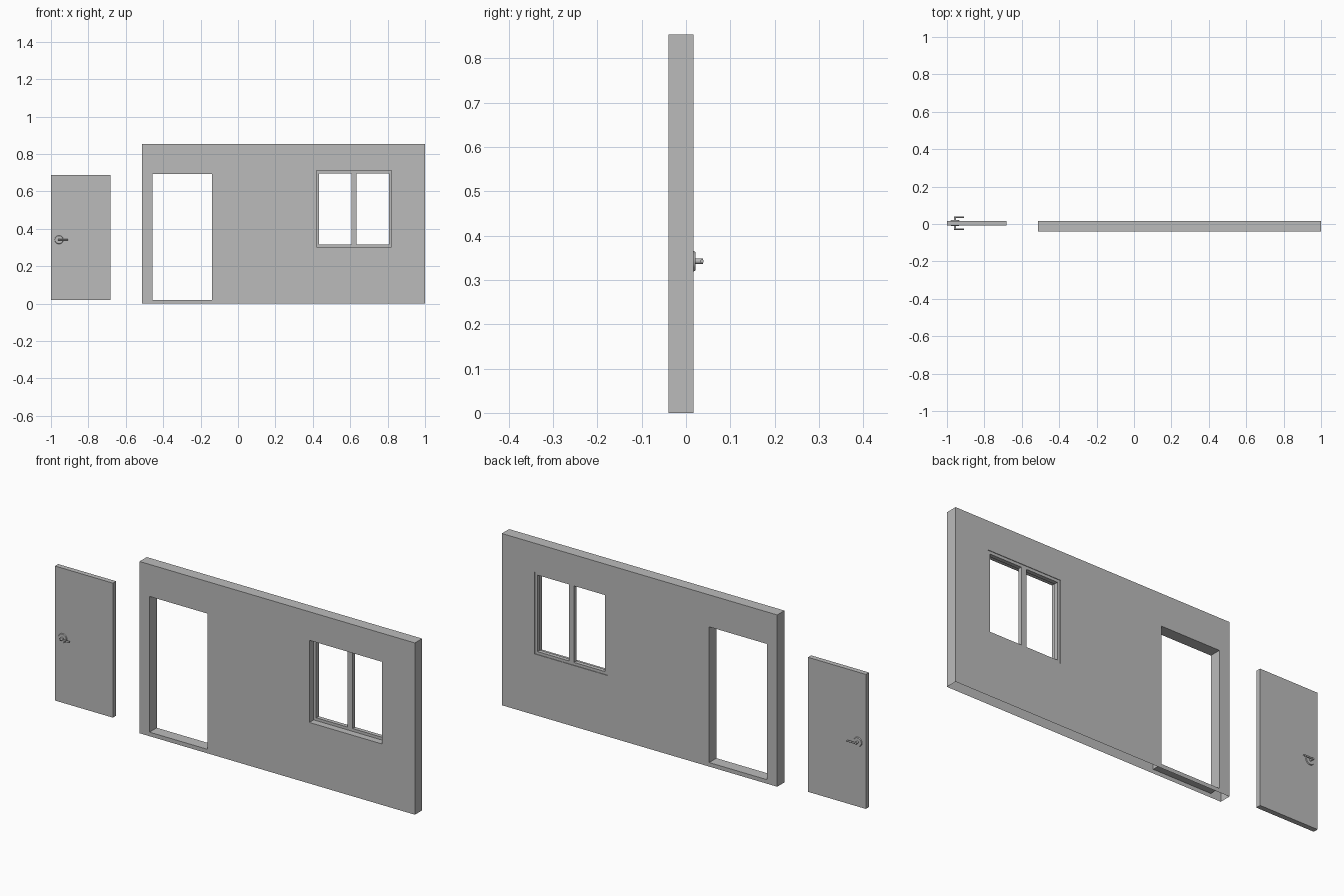
import bpy, bmesh
from mathutils import Matrix, Vector

if "Cube" in bpy.data.objects:
    bpy.data.objects.remove(bpy.data.objects["Cube"], do_unlink=True)

grey = bpy.data.materials.new("plain_grey")
grey.use_nodes = True
grey.diffuse_color = (0.5, 0.5, 0.5, 1)
grey.node_tree.nodes["Principled BSDF"].inputs["Base Color"].default_value = (0.5, 0.5, 0.5, 1)


def finish(name, bm):
    bmesh.ops.recalc_face_normals(bm, faces=bm.faces[:])
    mesh = bpy.data.meshes.new(name)
    bm.to_mesh(mesh)
    bm.free()
    mesh.materials.append(grey)
    obj = bpy.data.objects.new(name, mesh)
    bpy.context.collection.objects.link(obj)
    return obj


def slab(name, outer, y0, y1, holes=(), open_bottom=False):
    """Upright slab with rectangular holes; rectangles are (x0, x1, z0, z1)."""
    rects = [outer, *holes]
    xs = sorted({v for r in rects for v in r[:2]})
    zs = sorted({v for r in rects for v in r[2:]})
    bm = bmesh.new()
    grid = {(x, z): bm.verts.new((x, y0, z)) for x in xs for z in zs}
    for xa, xb in zip(xs, xs[1:]):
        for za, zb in zip(zs, zs[1:]):
            cx, cz = (xa + xb) / 2, (za + zb) / 2
            if not any(h[0] < cx < h[1] and h[2] < cz < h[3] for h in holes):
                bm.faces.new([grid[p] for p in ((xa, za), (xb, za), (xb, zb), (xa, zb))])
    rim = [e for e in bm.edges if e.is_boundary]
    if open_bottom:
        rim = [e for e in rim if any(v.co.z > outer[2] + 1e-5 for v in e.verts)]
    # Copy the front sheet to the back and join the two along the rim
    back = {v: bm.verts.new((v.co.x, y1, v.co.z)) for v in grid.values()}
    for f in bm.faces[:]:
        bm.faces.new([back[v] for v in reversed(f.verts)])
    for e in rim:
        a, b = e.verts
        bm.faces.new((a, b, back[b], back[a]))
    return finish(name, bm)


def rod(bm, start, end, r0, r1, sides=24):
    """Round bar between two points."""
    start, end = Vector(start), Vector(end)
    axis = end - start
    turn = Vector((0, 0, 1)).rotation_difference(axis).to_matrix().to_4x4()
    bmesh.ops.create_cone(bm, cap_ends=True, segments=sides, radius1=r0, radius2=r1,
                          depth=axis.length,
                          matrix=Matrix.Translation((start + end) / 2) @ turn)


# Hollow wall with door and window openings
doorway = (-0.458, -0.139, 0.02, 0.694)
window = (0.42, 0.82, 0.303, 0.711)
slab("wall", (-0.513, 1, 0, 0.853), -0.04, 0.017, (doorway, window), open_bottom=True)

# Two window frames side by side, set near the back face
middle = (window[0] + window[1]) / 2
border = 0.014
for name, x0, x1 in (("right_window_frame", window[0], middle),
                     ("left_window_frame", middle, window[1])):
    pane = (x0 + border, x1 - border, window[2] + border, window[3] - border)
    slab(name, (x0, x1, window[2], window[3]), -0.006, 0.014, (pane,))

# Loose door leaf
door_front, door_back = -0.008, 0.017
slab("door", (-1, -0.682, 0.02, 0.688), door_front, door_back)

# Door handles, one on each face
hx, hz = -0.957, 0.342
for name, y, d in (("front", door_front, -1), ("back", door_back, 1)):
    bm = bmesh.new()
    rod(bm, (hx, y, hz), (hx, y + d * 0.004, hz), 0.023, 0.021)
    rod(bm, (hx, y, hz), (hx, y + d * 0.021, hz), 0.006, 0.006)
    rod(bm, (hx - 0.006, y + d * 0.019, hz), (-0.908, y + d * 0.019, hz), 0.004, 0.004)
    handle = finish(name + "_handle", bm)
    bpy.ops.object.select_all(action="DESELECT")
    handle.select_set(True)
    bpy.context.view_layer.objects.active = handle
    bpy.ops.object.shade_smooth_by_angle()
